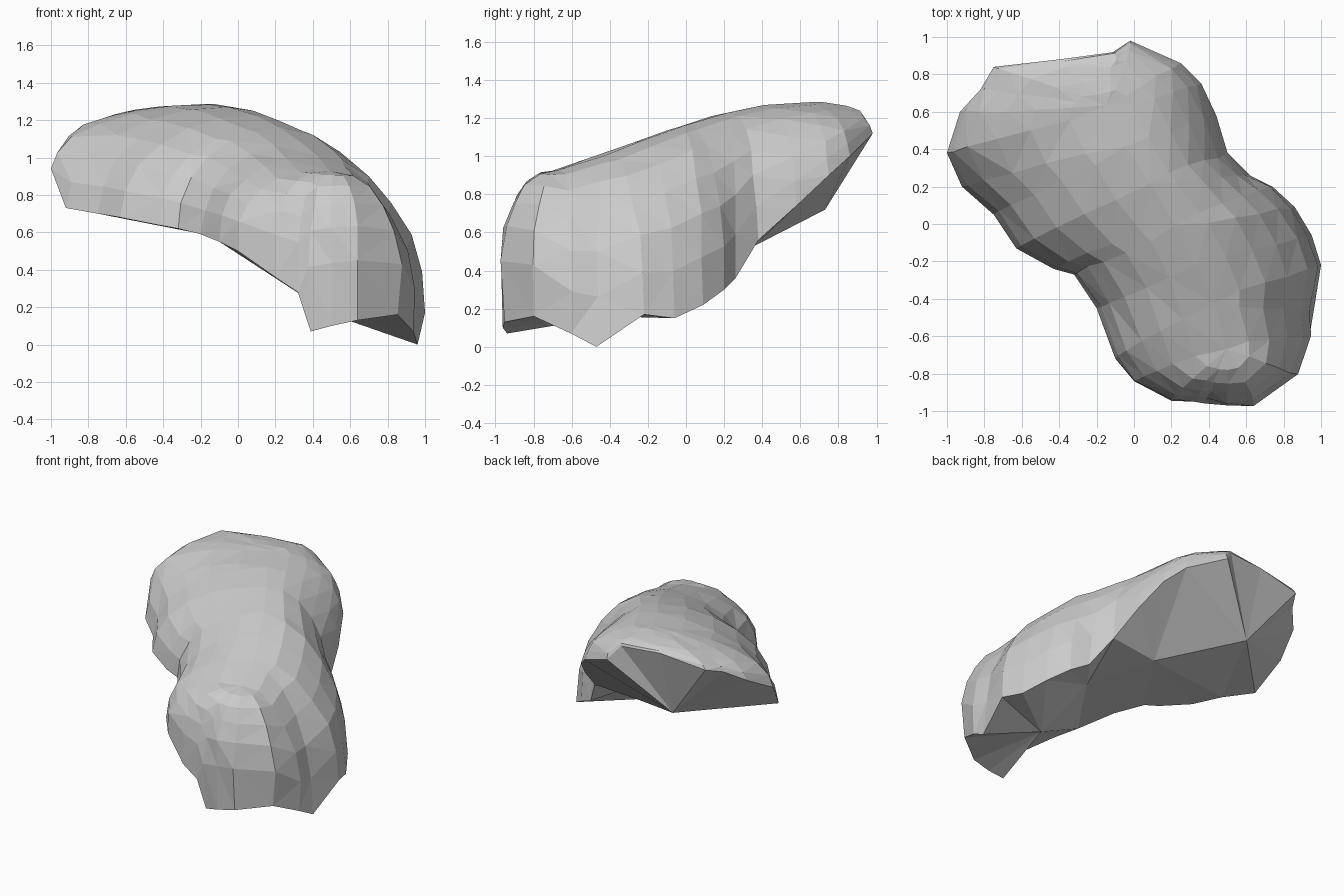
import bpy, bmesh, math, random

if "Cube" in bpy.data.objects:
    bpy.data.objects.remove(bpy.data.objects["Cube"])

random.seed(4)

# Lower rim, clockwise from the front left foot: x, y, z, ridge index
RIM = [
    (.38, -.96, .07, 0), (.32, -.95, .28, 0), (.2, -.945, .36, 0), (0, -.84, .5, 0),
    (-.1, -.72, .55, 1), (-.2, -.45, .59, 2), (-.32, -.27, .62, 3), (-.43, -.24, .64, 3),
    (-.63, -.13, .68, 4), (-.75, .05, .7, 5), (-.92, .2, .73, 5), (-1, .38, .94, 6),
    (-.93, .6, 1.06, 6), (-.82, .72, 1.14, 6), (-.75, .84, 1.18, 6), (-.4, .88, 1.23, 6),
    (-.1, .92, 1.22, 6), (-.02, .98, 1.12, 6), (.25, .86, 1.0, 6), (.36, .75, .9, 6),
    (.44, .58, .74, 5), (.5, .38, .56, 4), (.62, .26, .36, 4), (.74, .2, .3, 3),
    (.86, .09, .22, 3), (.95, -.06, .15, 2), (1, -.22, .17, 1), (.96, -.47, .0, 1),
    (.97, -.6, .07, 0), (.88, -.81, .16, 0), (.65, -.975, .13, 0), (.5, -.985, .1, 0),
]
# Ridge line along the top, front to back
RIDGE = [(.5, -.65, .93), (.42, -.42, 1.01), (.33, -.22, 1.09), (.22, 0, 1.17),
         (.08, .22, 1.235), (-.03, .42, 1.275), (-.13, .63, 1.285)]
# Middle points of the coarse underside
UNDER = [(.5, -.4, .16), (.34, -.1, .46), (.12, .36, .53), (-.4, .73, .72)]
REACH = [1, 1, .95, 1]
STEPS = 6

bm = bmesh.new()


def face(verts):
    unique = list(dict.fromkeys(verts))
    if len(unique) >= 3:
        bm.faces.new(unique)


ridge = [bm.verts.new(p) for p in RIDGE]
under = [bm.verts.new(p) for p in UNDER]


def nearest_under(v):
    return under[min(range(len(under)),
                     key=lambda i: (under[i].co.xy - v.co.xy).length * REACH[i])]


# Rounded ribs from the ridge down to the rim, boxier at the front end
ribs = []
for x, y, z, s in RIM:
    tx, ty, tz = RIDGE[s]
    power = 1 - .33 * min(max((-y - .6) / .33, 0), 1)
    if s >= 5 and x > 0:
        power = 1.08
    foot = s == 0 and z < .2
    rib = [ridge[s]]
    for k in range(1, STEPS + 1):
        a = k / STEPS * math.pi / 2
        out = math.sin(a) ** power
        up = max(math.cos(a), 0) ** power
        j = .008
        if k == STEPS:
            j = up = 0
            out = .93 if foot else 1
        rib.append(bm.verts.new((tx + (x - tx) * out + random.uniform(-j, j),
                                 ty + (y - ty) * out + random.uniform(-j, j),
                                 z + (tz - z) * up + random.uniform(-j, j) * .6)))
    ribs.append(rib)

# Skin between ribs, and large flat facets underneath
for i, a in enumerate(ribs):
    b = ribs[(i + 1) % len(ribs)]
    for k in range(STEPS):
        face([a[k], a[k + 1], b[k + 1], b[k]])
    face([a[-1], nearest_under(a[-1]), nearest_under(b[-1]), b[-1]])

# Soften the crown, then facet it
crown = ridge + [v for r in ribs for v in r[1:4]]
bmesh.ops.smooth_vert(bm, verts=crown, factor=.35, use_axis_x=True,
                      use_axis_y=True, use_axis_z=True)
bmesh.ops.triangulate(bm, faces=bm.faces[:])
bmesh.ops.recalc_face_normals(bm, faces=bm.faces[:])
mesh = bpy.data.meshes.new("rock_shell")
bm.to_mesh(mesh)
bm.free()
bpy.context.collection.objects.link(bpy.data.objects.new("rock_shell", mesh))
